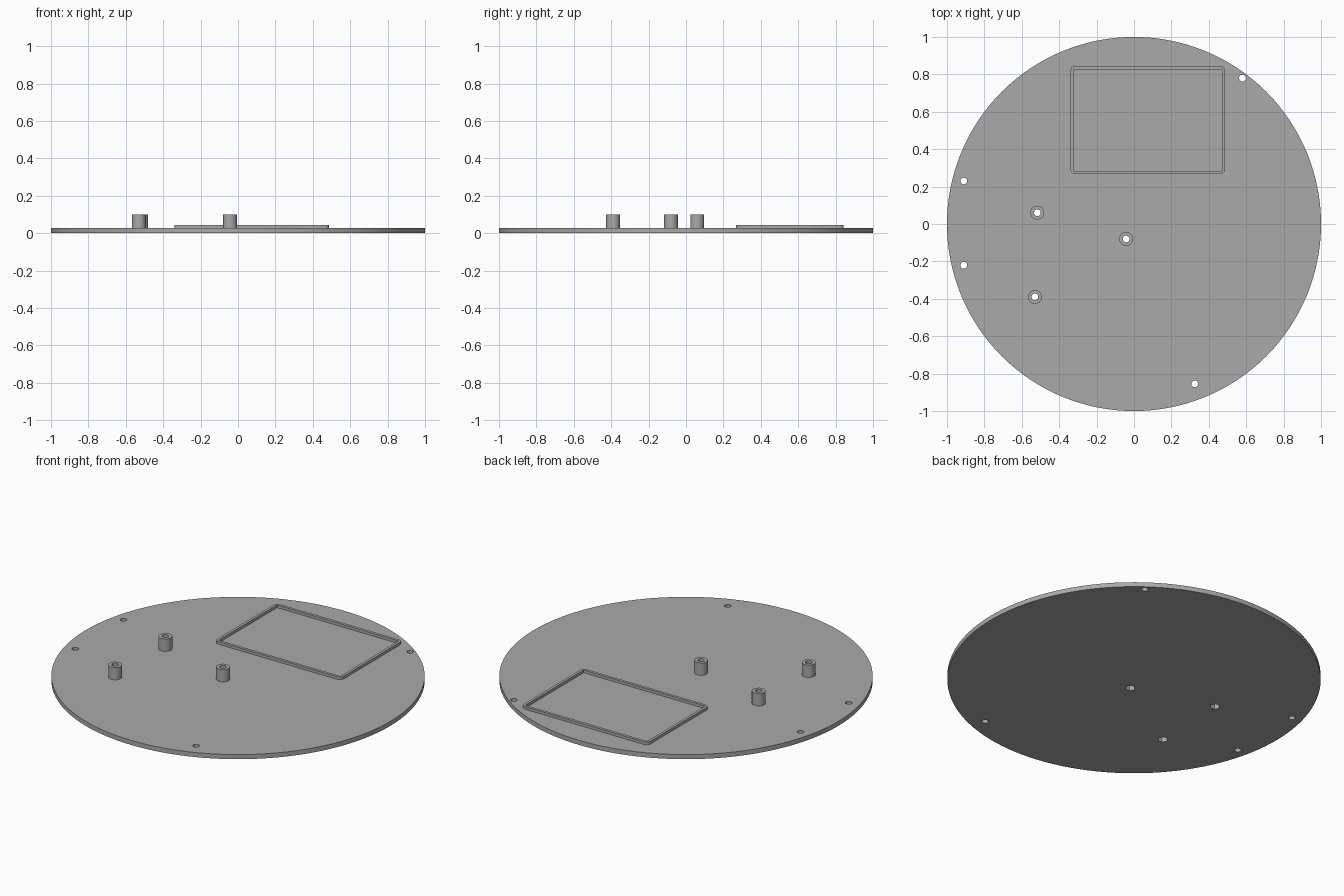
import bpy, bmesh, math

if "Cube" in bpy.data.objects:
    bpy.data.objects.remove(bpy.data.objects["Cube"])

PLATE_TOP, POST_TOP, RIM_TOP = 0.027, 0.10, 0.043
HOLE_R, POST_R, NUT_R = 0.018, 0.037, 0.027
POSTS = [(-0.517, 0.06), (-0.042, -0.08), (-0.53, -0.39)]
SCREW_HOLES = [(-0.91, 0.23), (-0.91, -0.22), (0.58, 0.78), (0.325, -0.855)]

grey = bpy.data.materials.new("plain grey")
grey.use_nodes = True
colour = (0.4, 0.4, 0.4, 1)
grey.diffuse_color = colour
grey.node_tree.nodes["Principled BSDF"].inputs["Base Color"].default_value = colour


def prism(name, outline, z0, z1):
    """Extrude a closed outline from z0 to z1."""
    bm = bmesh.new()
    face = bm.faces.new([bm.verts.new((x, y, z0)) for x, y in outline])
    top = bmesh.ops.extrude_face_region(bm, geom=[face])["geom"]
    bmesh.ops.translate(bm, vec=(0, 0, z1 - z0),
                        verts=[v for v in top if isinstance(v, bmesh.types.BMVert)])
    bmesh.ops.recalc_face_normals(bm, faces=bm.faces)
    mesh = bpy.data.meshes.new(name)
    bm.to_mesh(mesh)
    bm.free()
    mesh.materials.append(grey)
    obj = bpy.data.objects.new(name, mesh)
    bpy.context.collection.objects.link(obj)
    return obj


def circle(x, y, r, sides):
    return [(x + r * math.cos(math.tau * i / sides),
             y + r * math.sin(math.tau * i / sides)) for i in range(sides)]


def rounded_box(x0, x1, y0, y1, r, steps=6):
    corners = [(x1 - r, y1 - r), (x0 + r, y1 - r), (x0 + r, y0 + r), (x1 - r, y0 + r)]
    return [(cx + r * math.cos((q + i / steps) * math.pi / 2),
             cy + r * math.sin((q + i / steps) * math.pi / 2))
            for q, (cx, cy) in enumerate(corners) for i in range(steps + 1)]


def combine(target, tool, operation):
    """Apply a boolean and discard the tool."""
    mod = target.modifiers.new(operation, "BOOLEAN")
    mod.operation, mod.solver, mod.object = operation, "EXACT", tool
    bpy.context.view_layer.objects.active = target
    bpy.ops.object.modifier_apply(modifier=mod.name)
    bpy.data.objects.remove(tool)


# Round base plate
plate = prism("base_plate", circle(0, 0, 1, 128), 0, PLATE_TOP)

# Raised rectangular rim: rounded outside, square inside
rim = prism("display_rim", rounded_box(-0.34, 0.487, 0.267, 0.843, 0.025), 0.012, RIM_TOP)
opening = prism("rim_opening", [(-0.324, 0.283), (0.471, 0.283), (0.471, 0.827), (-0.324, 0.827)],
                0, RIM_TOP + 0.02)
combine(rim, opening, "DIFFERENCE")
combine(plate, rim, "UNION")

# Standoff posts with a through hole and a hexagonal nut pocket underneath
for x, y in POSTS:
    combine(plate, prism("standoff_post", circle(x, y, POST_R, 32), 0.012, POST_TOP), "UNION")
    combine(plate, prism("nut_pocket", circle(x, y, NUT_R, 6), -0.02, 0.05), "DIFFERENCE")

# Round holes through posts and plate edge
for x, y in POSTS + SCREW_HOLES:
    combine(plate, prism("screw_hole", circle(x, y, HOLE_R, 24), -0.05, 0.15), "DIFFERENCE")

bpy.ops.object.select_all(action="DESELECT")
plate.select_set(True)
bpy.context.view_layer.objects.active = plate
bpy.ops.object.shade_smooth_by_angle(angle=math.radians(30))
